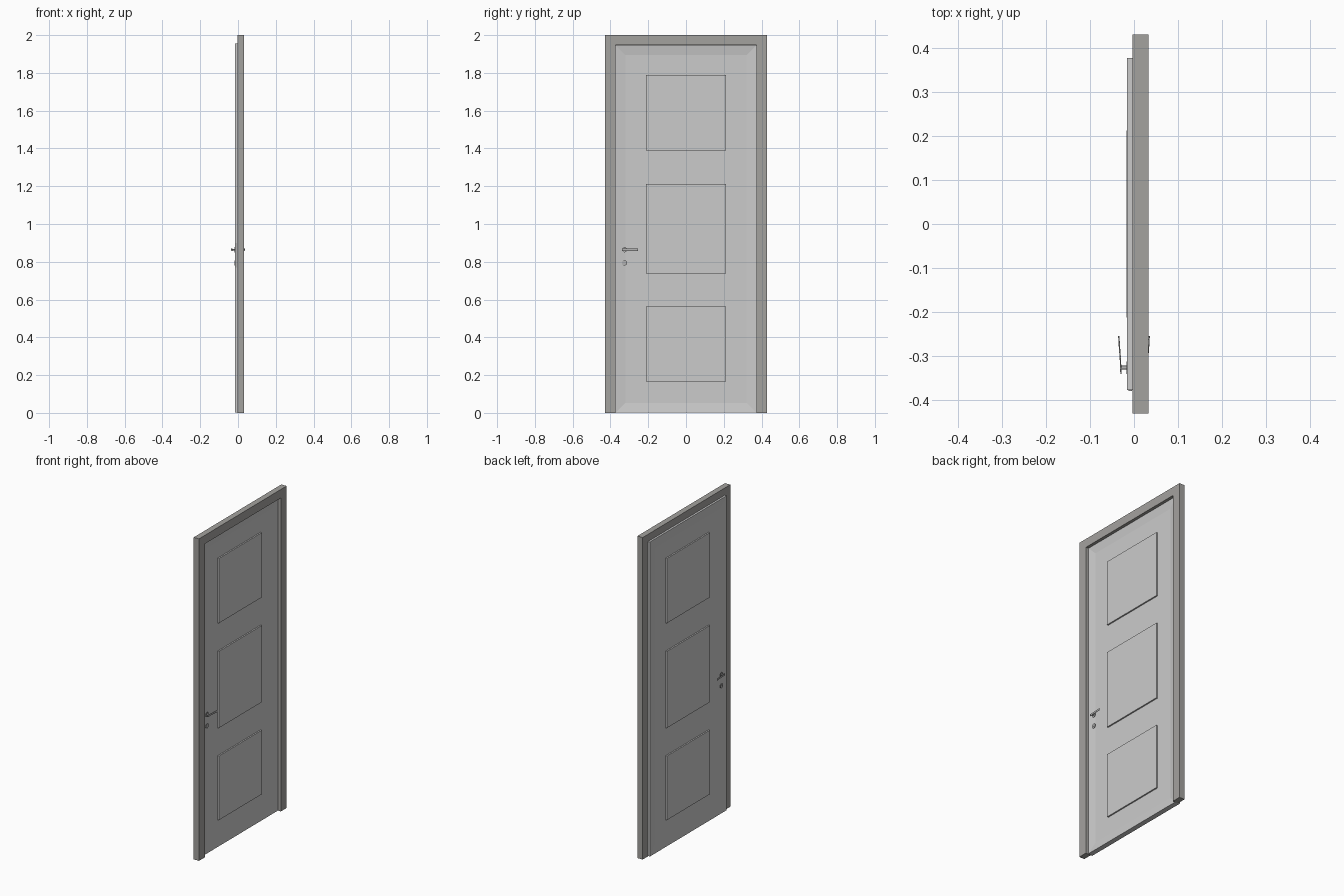
import bpy, bmesh, math
from mathutils import Matrix, Vector

if "Cube" in bpy.data.objects:
    bpy.data.objects.remove(bpy.data.objects["Cube"])


def material(name, rgb):
    m = bpy.data.materials.new(name)
    m.diffuse_color = (*rgb, 1)
    m.use_nodes = True
    m.node_tree.nodes["Principled BSDF"].inputs["Base Color"].default_value = m.diffuse_color
    return m


LEAF = material("light grey paint", (0.60, 0.60, 0.60))
FRAME = material("warm grey paint", (0.37, 0.36, 0.345))
METAL = material("brushed metal", (0.45, 0.45, 0.45))


def finish(name, bm, mat):
    bmesh.ops.recalc_face_normals(bm, faces=bm.faces)
    me = bpy.data.meshes.new(name)
    bm.to_mesh(me)
    bm.free()
    me.materials.append(mat)
    ob = bpy.data.objects.new(name, me)
    bpy.context.collection.objects.link(ob)
    return ob


def add_box(bm, lo, hi):
    lo, hi = Vector(lo), Vector(hi)
    m = Matrix.Translation((lo + hi) / 2) @ Matrix.Diagonal((*(hi - lo), 1))
    return bmesh.ops.create_cube(bm, size=1, matrix=m)["verts"]


def extrude_profile(name, points, offset, mat):
    bm = bmesh.new()
    face = bm.faces.new([bm.verts.new(p) for p in points])
    ext = bmesh.ops.extrude_face_region(bm, geom=[face])["geom"]
    bmesh.ops.translate(bm, vec=offset,
                        verts=[v for v in ext if isinstance(v, bmesh.types.BMVert)])
    return finish(name, bm, mat)


def cylinder(name, r, x0, x1, y, z, sides=24):
    bm = bmesh.new()
    m = Matrix.Translation(((x0 + x1) / 2, y, z)) @ Matrix.Rotation(math.pi / 2, 4, 'Y')
    bmesh.ops.create_cone(bm, cap_ends=True, segments=sides, radius1=r, radius2=r,
                          depth=abs(x1 - x0), matrix=m)
    ob = finish(name, bm, METAL)
    for p in ob.data.polygons:
        p.use_smooth = len(p.vertices) == 4
    return ob


# Door frame: an upside-down U pushed through the wall thickness
W, IN, H, HI = 0.43, 0.373, 2.0, 1.947
outline = [(-W, 0), (-W, H), (W, H), (W, 0), (IN, 0), (IN, HI), (-IN, HI), (-IN, 0)]
extrude_profile("frame", [(-0.003, y, z) for y, z in outline], (0.036, 0, 0), FRAME)

# Door leaf with a shallow recessed field on both faces
bm = bmesh.new()
add_box(bm, (-0.0155, -0.3725, 0.002), (0.0155, 0.3725, 1.946))
bm.normal_update()
for f in [f for f in bm.faces if abs(f.normal.x) > 0.9]:
    bmesh.ops.inset_region(bm, faces=[f], thickness=0.073, depth=0)
    bmesh.ops.translate(bm, verts=f.verts, vec=(-0.0075 * f.normal.x, 0, 0))
finish("door_leaf", bm, LEAF)

# Overlapping lip around the leaf, outside the frame
LO, LI = 0.377, 0.372
lip = [(-LO, 0.002), (-LO, 1.955), (LO, 1.955), (LO, 0.002),
       (LI, 0.002), (LI, 1.945), (-LI, 1.945), (-LI, 0.002)]
extrude_profile("leaf_lip", [(-0.0155, y, z) for y, z in lip], (0.0125, 0, 0), LEAF)

# Three raised panels running through both faces
for i, (z0, z1) in enumerate([(0.165, 0.563), (0.737, 1.213), (1.388, 1.79)]):
    bm = bmesh.new()
    add_box(bm, (-0.0165, -0.212, z0), (0.0165, 0.212, z1))
    finish(f"panel_{i + 1}", bm, LEAF)

# Lock plate on the closing edge
bm = bmesh.new()
add_box(bm, (-0.012, -0.379, 0.77), (-0.005, -0.366, 0.90))
finish("lock_plate", bm, METAL)

# Handle set on each face
HY, HZ = -0.326, 0.864
for side, s in (("back", -1), ("front", 1)):
    cylinder(f"rosette_{side}", 0.014, s * 0.015, s * 0.0175, HY, HZ)
    cylinder(f"keyhole_plate_{side}", 0.014, s * 0.015, s * 0.0175, HY, HZ - 0.07)
    cylinder(f"keyhole_{side}", 0.004, s * 0.017, s * 0.0185, HY, HZ - 0.07, 12)
    cylinder(f"handle_neck_{side}", 0.0045, s * 0.016, s * 0.031, HY, HZ, 16)
    # Lever: thin blade, gently bowed away from the door
    top = [(0.0310, -0.340), (0.0325, -0.305), (0.0345, -0.280), (0.0360, -0.254)]
    blade = top + [(x - 0.003, y) for x, y in reversed(top)]
    lever = extrude_profile(f"lever_{side}", [(s * x, y, HZ - 0.006) for x, y in blade],
                            (0, 0, 0.012), METAL)
    bev = lever.modifiers.new("soft edges", 'BEVEL')
    bev.width = 0.001
    bev.segments = 2
